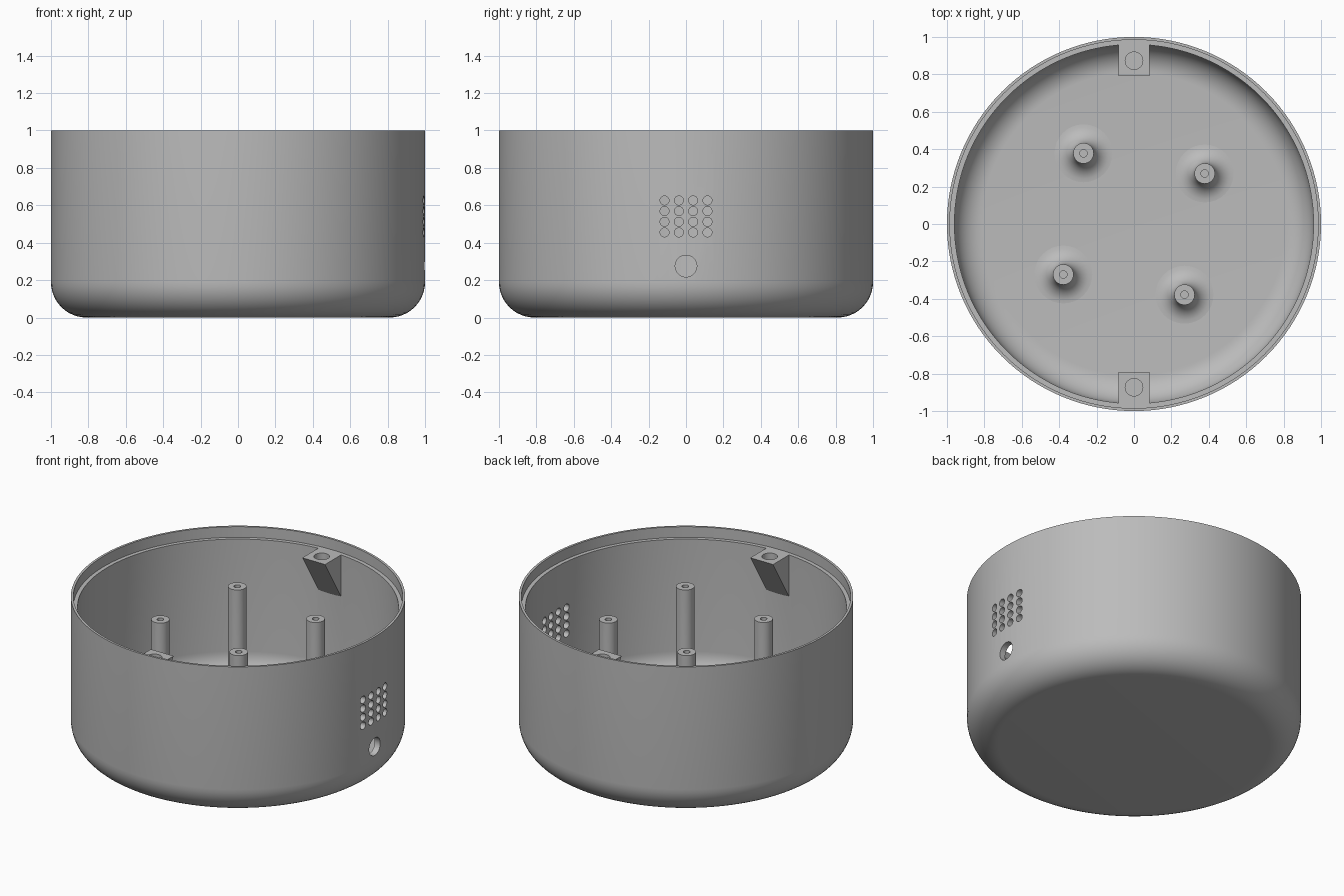
import bpy, bmesh
from math import sin, cos, pi, radians
from mathutils import Matrix, Vector

cube = bpy.data.objects.get("Cube")
if cube:
    bpy.data.objects.remove(cube, do_unlink=True)

grey = bpy.data.materials.new("plain_grey")
grey.use_nodes = True
colour = (0.5, 0.5, 0.5, 1)
grey.diffuse_color = colour
grey.node_tree.nodes["Principled BSDF"].inputs["Base Color"].default_value = colour

FLOOR, LEDGE, INNER = 0.04, 0.93, 0.96


def make_object(name, bm):
    bmesh.ops.recalc_face_normals(bm, faces=bm.faces)
    mesh = bpy.data.meshes.new(name)
    bm.to_mesh(mesh)
    bm.free()
    mesh.materials.append(grey)
    obj = bpy.data.objects.new(name, mesh)
    bpy.context.collection.objects.link(obj)
    return obj


def arc(cx, cz, r, start, end, steps=12):
    angles = [radians(start + (end - start) * i / steps) for i in range(steps + 1)]
    return [(cx + r * cos(a), cz + r * sin(a)) for a in angles]


def lathe(name, profile, sides):
    """Closed solid of revolution; the profile starts and ends on the axis."""
    bm = bmesh.new()
    rings = []
    for r, z in profile:
        if r == 0:
            rings.append([bm.verts.new((0, 0, z))] * sides)
        else:
            rings.append([bm.verts.new((r * cos(2 * pi * i / sides), r * sin(2 * pi * i / sides), z))
                          for i in range(sides)])
    for a, b in zip(rings, rings[1:]):
        for i in range(sides):
            j = (i + 1) % sides
            bm.faces.new(dict.fromkeys((a[i], a[j], b[j], b[i])))
    return make_object(name, bm)


def cylinder(name, centre, r, depth, axis, sides=24):
    bm = bmesh.new()
    turn = Matrix.Rotation(pi / 2, 4, "Y") if axis == "X" else Matrix()
    bmesh.ops.create_cone(bm, cap_ends=True, segments=sides, radius1=r, radius2=r, depth=depth,
                          matrix=Matrix.Translation(centre) @ turn)
    return make_object(name, bm)


def combine(target, other, operation):
    mod = target.modifiers.new("combine", "BOOLEAN")
    mod.operation, mod.solver, mod.object = operation, "EXACT", other
    bpy.context.view_layer.objects.active = target
    bpy.ops.object.modifier_apply(modifier=mod.name)
    bpy.data.objects.remove(other, do_unlink=True)


def smooth(obj):
    bpy.ops.object.select_all(action="DESELECT")
    obj.select_set(True)
    bpy.context.view_layer.objects.active = obj
    bpy.ops.object.shade_smooth_by_angle(angle=radians(30))


# Round shell with rounded base and stepped rim
bend = 0.19
shell = lathe("shell",
              [(0, 0)] + arc(1 - bend, bend, bend, -90, 0)
              + [(1, 1), (0.985, 1), (0.985, LEDGE), (INNER, LEDGE)]
              + arc(1 - bend, bend, bend - FLOOR, 0, -90) + [(0, FLOOR)], 128)

# Wedge-shaped screw tabs under the ledge, front and back
for side in (-1, 1):
    bm = bmesh.new()
    wedge = [(0.79, LEDGE), (0.972, LEDGE), (0.972, 0.63)]
    face = bm.faces.new([bm.verts.new((-0.083, side * y, z)) for y, z in wedge])
    grown = bmesh.ops.extrude_face_region(bm, geom=[face])["geom"]
    bmesh.ops.translate(bm, vec=Vector((0.166, 0, 0)),
                        verts=[v for v in grown if isinstance(v, bmesh.types.BMVert)])
    combine(shell, make_object("screw_tab", bm), "UNION")
    combine(shell, cylinder("tab_hole", (0, side * 0.873, LEDGE), 0.047, 0.09, "Z", 32), "DIFFERENCE")

# Vent grid and cable hole through the left wall
for row in range(4):
    for col in range(4):
        spot = (0.98, (col - 1.5) * 0.0765, 0.455 + row * 0.057)
        combine(shell, cylinder("vent_hole", spot, 0.024, 0.2, "X"), "DIFFERENCE")
combine(shell, cylinder("cable_hole", (0.98, 0, 0.275), 0.058, 0.2, "X", 32), "DIFFERENCE")
smooth(shell)

# Four hollow mounting posts with flared feet
post_r, flare, top = 0.055, 0.1, 0.85
profile = ([(0, FLOOR - 0.01), (post_r + flare, FLOOR - 0.01)]
           + arc(post_r + flare, FLOOR + flare, flare, 270, 180, 8)
           + [(post_r, top), (0.02, top), (0.02, top - 0.2), (0, top - 0.2)])
for i in range(4):
    post = lathe(f"mounting_post_{i + 1}", profile, 32)
    post.location = Matrix.Rotation(i * pi / 2, 3, "Z") @ Vector((0.378, 0.27, 0))
    smooth(post)
